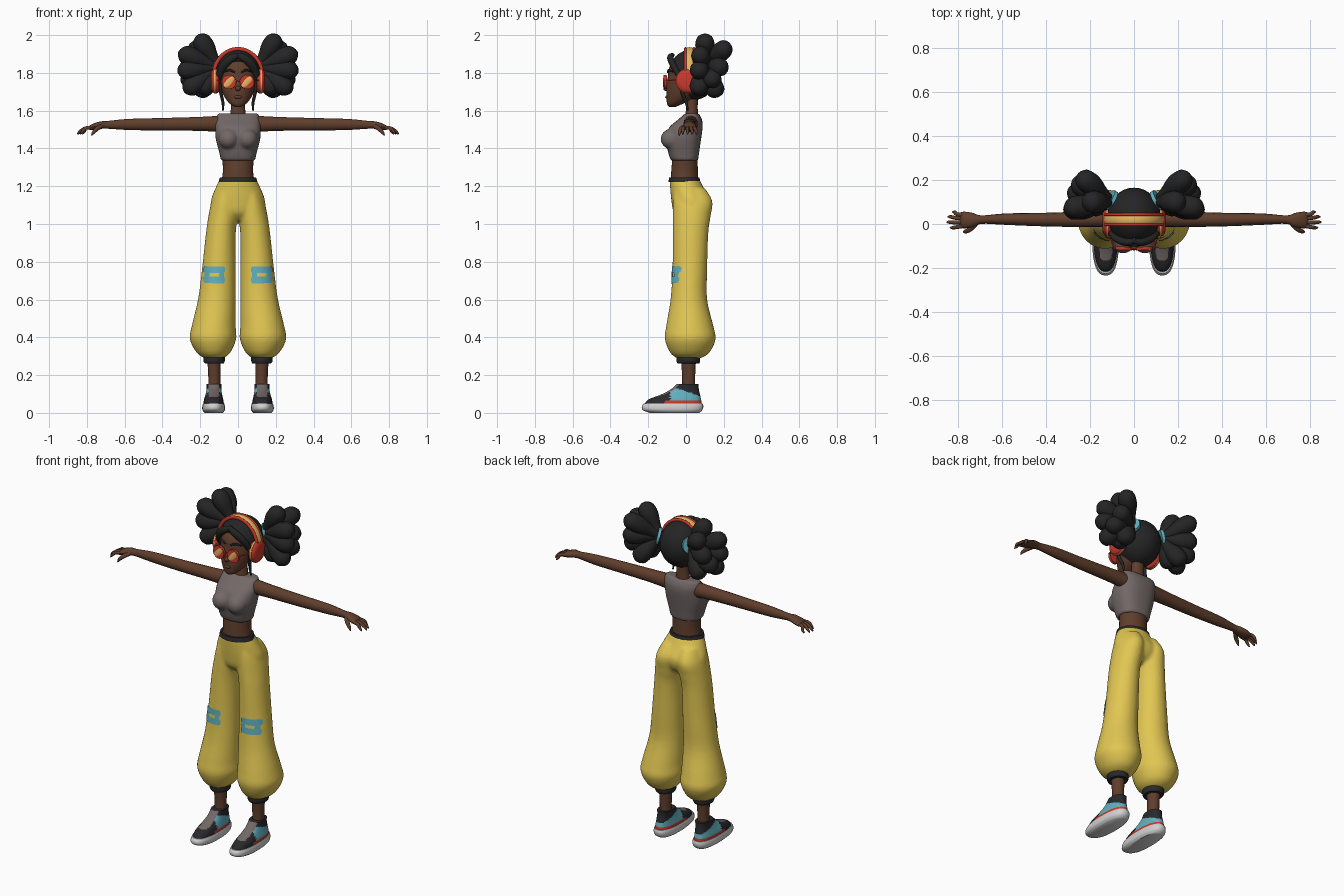
import bpy, bmesh, math
from mathutils import Vector

cube = bpy.data.objects.get("Cube")
if cube:
    bpy.data.objects.remove(cube, do_unlink=True)


def colour(name, r, g, b):
    m = bpy.data.materials.new(name)
    m.use_nodes = True
    m.diffuse_color = (r, g, b, 1)
    node = next(n for n in m.node_tree.nodes if n.type == 'BSDF_PRINCIPLED')
    node.inputs["Base Color"].default_value = (r, g, b, 1)
    return m


SKIN = colour("brown skin", .115, .048, .025)
HAIR = colour("black hair", .018, .018, .018)
YELLOW = colour("yellow cloth", .76, .57, .085)
GREY = colour("warm grey cloth", .17, .14, .135)
BLUE = colour("light blue", .12, .43, .52)
RED = colour("red", .6, .04, .025)
TAN = colour("tan", .78, .46, .12)
WHITE = colour("off white rubber", .64, .63, .63)
DARK = colour("charcoal", .022, .022, .026)


def smooth_rows(rows, k):
    """Pass a smooth curve through rows of numbers."""
    out = []
    for i in range(len(rows) - 1):
        p = [rows[max(0, min(len(rows) - 1, i + j))] for j in (-1, 0, 1, 2)]
        for j in range(k):
            t = j / k
            out.append([b + .5 * t * (c - a + t * (2*a - 5*b + 4*c - d + t * (3*(b - c) + d - a)))
                        for a, b, c, d in zip(*p)])
    return out + [list(rows[-1])]


def power(v, e):
    return math.copysign(abs(v) ** (2 / e), v)


def angles(n):
    return [math.tau * i / n for i in range(n)]


def loft(rows, s=1, k=4, n=32, e=2):
    """Level rings from rows of height, x limits and y limits."""
    return [[Vector((s * ((xa + xb) / 2 + (xb - xa) / 2 * power(math.cos(a), e)),
                     (ya + yb) / 2 + (yb - ya) / 2 * power(math.sin(a), e), z)) for a in angles(n)]
            for z, xa, xb, ya, yb in smooth_rows(rows, k)]


def even(rows, **kw):
    """Loft that is symmetric in x: height, half width, y limits."""
    return loft([(z, -w, w, ya, yb) for z, w, ya, yb in rows], **kw)


def tube(rows, s=1, k=4, n=14):
    """Rings along a path of x, y, z, y radius and cross radius."""
    rows = smooth_rows(rows, k)
    pts = [Vector((s * r[0], r[1], r[2])) for r in rows]
    rings = []
    for i, (p, r) in enumerate(zip(pts, rows)):
        t = (pts[min(i + 1, len(pts) - 1)] - pts[max(i - 1, 0)]).normalized()
        ref = Vector((0, 0, 1)) if abs(t.y) > .9 else Vector((0, 1, 0))
        a = (ref - t * ref.dot(t)).normalized()
        b = t.cross(a)
        rings.append([p + a * (r[3] * math.cos(q)) + b * (r[4] * math.sin(q)) for q in angles(n)])
    return rings


def ball(c, r, s=1, n=24):
    rings = []
    for i in range(n // 2 + 1):
        h = max(.02, min(math.pi - .02, math.tau * i / n))
        rings.append([Vector((s * c[0] + r[0] * math.sin(h) * math.cos(a),
                              c[1] + r[1] * math.sin(h) * math.sin(a),
                              c[2] - r[2] * math.cos(h))) for a in angles(n)])
    return rings


def finish(name, bm, mats):
    me = bpy.data.meshes.new(name)
    bm.to_mesh(me)
    bm.free()
    for m in mats:
        me.materials.append(m)
    ob = bpy.data.objects.new(name, me)
    bpy.context.collection.objects.link(ob)
    bpy.ops.object.select_all(action='DESELECT')
    ob.select_set(True)
    bpy.context.view_layer.objects.active = ob
    bpy.ops.object.shade_smooth_by_angle(angle=math.radians(50))
    return ob


def part(name, mats, *shells, rule=None, cut=None, blend=False):
    """One object from ring shells, optionally cut, painted by rule or blended."""
    bm = bmesh.new()
    for rings in shells:
        vs = [[bm.verts.new(p) for p in ring] for ring in rings]
        n = len(vs[0])
        for lo, hi in zip(vs, vs[1:]):
            for i in range(n):
                bm.faces.new((lo[i], lo[(i + 1) % n], hi[(i + 1) % n], hi[i]))
        bm.faces.new(vs[0][::-1])
        bm.faces.new(vs[-1])
    if cut:
        bmesh.ops.bisect_plane(bm, geom=bm.verts[:] + bm.edges[:] + bm.faces[:],
                               plane_co=cut[0], plane_no=cut[1], clear_outer=True)
        bmesh.ops.holes_fill(bm, edges=[e for e in bm.edges if e.is_boundary])
    bmesh.ops.recalc_face_normals(bm, faces=bm.faces[:])
    if rule:
        for f in bm.faces:
            f.material_index = rule(f.calc_center_median())
    ob = finish(name, bm, mats)
    if blend:
        mod = ob.modifiers.new("blend", 'REMESH')
        mod.mode, mod.voxel_size, mod.use_smooth_shade = 'VOXEL', .009, True
        mod = ob.modifiers.new("relax", 'SMOOTH')
        mod.factor, mod.iterations = .5, 5
    return ob


# Trousers: hips and two ballooning legs
leg = [(.29, .075, .18, -.05, .08), (.32, .04, .22, -.085, .125), (.39, .01, .255, -.112, .157),
       (.46, .012, .245, -.105, .145), (.6, .013, .212, -.082, .112), (.75, .013, .192, -.072, .112),
       (.95, .012, .17, -.07, .118), (1.04, 0, .157, -.07, .13), (1.12, 0, .14, -.07, .14),
       (1.19, .01, .11, -.065, .1)]
hips = [(1.02, .08, -.03, .07), (1.06, .135, -.065, .115), (1.12, .144, -.077, .13),
        (1.18, .124, -.083, .1), (1.24, .095, -.088, .07)]
trousers = part("trousers", [YELLOW], even(hips), loft(leg), loft(leg, -1), blend=True)
part("waistband", [DARK], even([(1.222, .103, -.093, .077), (1.247, .096, -.089, .071)]))

# Torso
part("waist", [SKIN], even([(1.21, .09, -.08, .065), (1.28, .08, -.078, .063), (1.37, .085, -.07, .06)]))
shirt = [(1.335, .09, -.08, .064), (1.38, .1, -.095, .07), (1.45, .118, -.105, .08),
         (1.51, .12, -.09, .088), (1.55, .117, -.045, .086), (1.585, .108, -.005, .068)]
bust = [ball((.05, -.075, 1.45), (.055, .06, .055), s) for s in (1, -1)]
part("crop_top", [GREY], even(shirt, e=2.5), *bust, blend=True)
part("neck", [SKIN], even([(1.55, .045, -.005, .065), (1.62, .037, 0, .062), (1.7, .037, 0, .065)]))

# Head and face
face = [(1.62, .015, -.09, -.055), (1.635, .042, -.1, -.02), (1.67, .07, -.104, .05), (1.72, .09, -.103, .1),
        (1.78, .1, -.096, .13), (1.83, .1, -.088, .135), (1.88, .08, -.05, .11), (1.905, .03, 0, .06)]
part("head", [SKIN], even(face))
part("nose", [SKIN], ball((0, -.106, 1.718), (.014, .014, .014)))
part("lips", [SKIN], ball((0, -.1, 1.672), (.022, .01, .009)))
part("hair_cap", [HAIR], ball((0, .035, 1.79), (.121, .13, .135), n=32),
     cut=((0, -.07, 1.865), (0, -.21, -.08)))

# Pigtail tufts: tip positions fanning out from one knot
tips = [(.215, .1, 2), (.25, .225, 1.95), (.315, .07, 1.91), (.32, .06, 1.81), (.28, .2, 1.83),
        (.285, .06, 1.7), (.215, .17, 1.68), (.3, .15, 1.75), (.2, .08, 1.69)]
knot = Vector((.1, .1, 1.83))


def tuft(tip, s):
    steps = ((0, .02), (.3, .032), (.6, .05), (.85, .047), (.96, .027), (1, .008))
    return tube([(*knot.lerp(Vector(tip), f), r, r) for f, r in steps], s, k=3, n=12)


for s, side in ((1, "left"), (-1, "right")):
    # Hair
    part(side + "_pigtail", [HAIR], *[tuft(t, s) for t in tips])
    part(side + "_hair_tie", [BLUE], tube([(.098, .105, 1.83, .047, .047), (.112, .113, 1.834, .047, .047)], s, n=20))
    part(side + "_fringe", [HAIR], tube([(-.01, -.07, 1.895, .01, .01), (.03, -.083, 1.88, .017, .02),
         (.075, -.068, 1.84, .016, .022), (.1, -.035, 1.78, .014, .018), (.104, -.015, 1.72, .006, .006)], s))
    part(side + "_side_lock", [HAIR], tube([(.1, -.03, 1.78, .012, .01), (.092, -.02, 1.7, .01, .009),
         (.08, 0, 1.645, .008, .008), (.08, .01, 1.6, .004, .004)], s))
    part(side + "_eyebrow", [HAIR], tube([(.018, -.096, 1.803, .005, .004), (.045, -.09, 1.815, .006, .006),
         (.075, -.07, 1.805, .005, .003)], s))

    # Glasses
    part(side + "_lens", [RED], tube([(.047, -.103, 1.752, .038, .038), (.048, -.118, 1.752, .038, .038)], s, n=28))
    part(side + "_lens_streak", [TAN], tube([(.047 + s * d, -.118, 1.752 + d, .003, w)
         for d, w in ((-.024, .008), (-.012, .015), (.012, .015), (.024, .008))], s))
    part(side + "_temple", [RED], tube([(.082, -.106, 1.76, .004, .004), (.105, -.06, 1.76, .004, .004),
         (.115, .01, 1.76, .004, .004)], s))

    # Headphone cup
    part(side + "_ear_cup", [RED], tube([(x, .01, 1.757, r, r) for x, r in
         ((.1, .052), (.106, .064), (.128, .064), (.138, .054), (.143, .04))], s, k=2, n=28))
    part(side + "_ear_cup_ring", [TAN], tube([(.118, .01, 1.757, .067, .067), (.126, .01, 1.757, .067, .067)], s, n=28))

    # Arm, palm, fingers and thumb
    arm = tube([(.09, .025, 1.53, .038, .045), (.2, .022, 1.53, .036, .038), (.4, .02, 1.528, .031, .034),
                (.58, .022, 1.527, .026, .03), (.69, .02, 1.525, .019, .021), (.73, .018, 1.523, .032, .02),
                (.77, .018, 1.513, .038, .016), (.79, .018, 1.505, .034, .009)], s)
    fingers = [tube([(.765, y * .8 + .004, 1.51, .009, .01), (.805, y, 1.508, .009, .01),
                     (x - .012, y * 1.2, 1.49, .008, .008), (x, y * 1.2, 1.475, .003, .003)], s, n=10)
               for y, x in ((-.014, .835), (.007, .85), (.027, .845), (.045, .825))]
    thumb = tube([(.72, 0, 1.52, .012, .012), (.745, -.024, 1.505, .012, .012),
                  (.765, -.034, 1.485, .009, .009), (.775, -.036, 1.468, .003, .003)], s, n=10)
    part(side + "_arm", [SKIN], arm, thumb, *fingers)

    # Ankle and trouser cuff
    part(side + "_ankle", [SKIN], loft([(.09, .092, .16, -.025, .05), (.18, .093, .157, -.02, .048),
         (.32, .09, .165, -.03, .055)], s))
    part(side + "_cuff", [DARK], loft([(.262, .075, .175, -.045, .07), (.275, .07, .183, -.05, .075),
         (.305, .07, .183, -.05, .075)], s))

    # Shoe
    def paint(c):
        if c.z < .062 and c.y > -.12:
            return 2
        if c.z > .085 and c.y < -.03 and abs(abs(c.x) - .128) < .028:
            return 3
        return int(c.y > -.085 and c.z < .142 - .35 * (c.y + .08))

    part(side + "_shoe", [DARK, BLUE, RED, GREY],
         loft([(.04, .073, .184, -.222, .085), (.07, .078, .18, -.2, .08), (.098, .084, .172, -.13, .074),
               (.125, .088, .166, -.08, .068), (.152, .086, .166, -.05, .066)], s, k=6, n=48, e=2.4), rule=paint)
    part(side + "_sole", [WHITE], loft([(0, .08, .176, -.19, .07), (.014, .07, .188, -.228, .086),
         (.034, .069, .189, -.234, .092), (.05, .073, .185, -.224, .088)], s, e=2.5))

    # Knee marks laid on the trousers
    for label, x, z, w, h in (("upper", .125, .758, .055, .018), ("lower", .125, .704, .055, .018),
                              ("inner", .088, .731, .012, .014), ("outer", .162, .731, .012, .014)):
        bm = bmesh.new()
        bmesh.ops.create_grid(bm, x_segments=16, y_segments=3, size=1)
        for v in bm.verts:
            end = .55 if abs(v.co.x) > .95 else 1
            v.co = (s * x + v.co.x * w, -.2, z + v.co.y * h * end)
        mark = finish(f"{side}_knee_mark_{label}", bm, [BLUE])
        wrap = mark.modifiers.new("lay on cloth", 'SHRINKWRAP')
        wrap.target, wrap.wrap_method, wrap.wrap_mode = trousers, 'PROJECT', 'ABOVE_SURFACE'
        wrap.use_project_y, wrap.offset = True, .004

# Glasses bridge and headphone band
part("glasses_bridge", [RED], tube([(-.015, -.113, 1.757, .004, .004), (.015, -.113, 1.757, .004, .004)]))


def arch(y, w, t):
    turns = [math.pi * i / 20 for i in range(21)]
    return tube([(.129 * math.cos(a), y, 1.785 + .142 * math.sin(a), w, t) for a in turns], k=2, n=12)


part("headband", [TAN], arch(.02, .022, .009))
part("headband_trim", [RED], arch(-.003, .007, .01), arch(.043, .007, .01))
